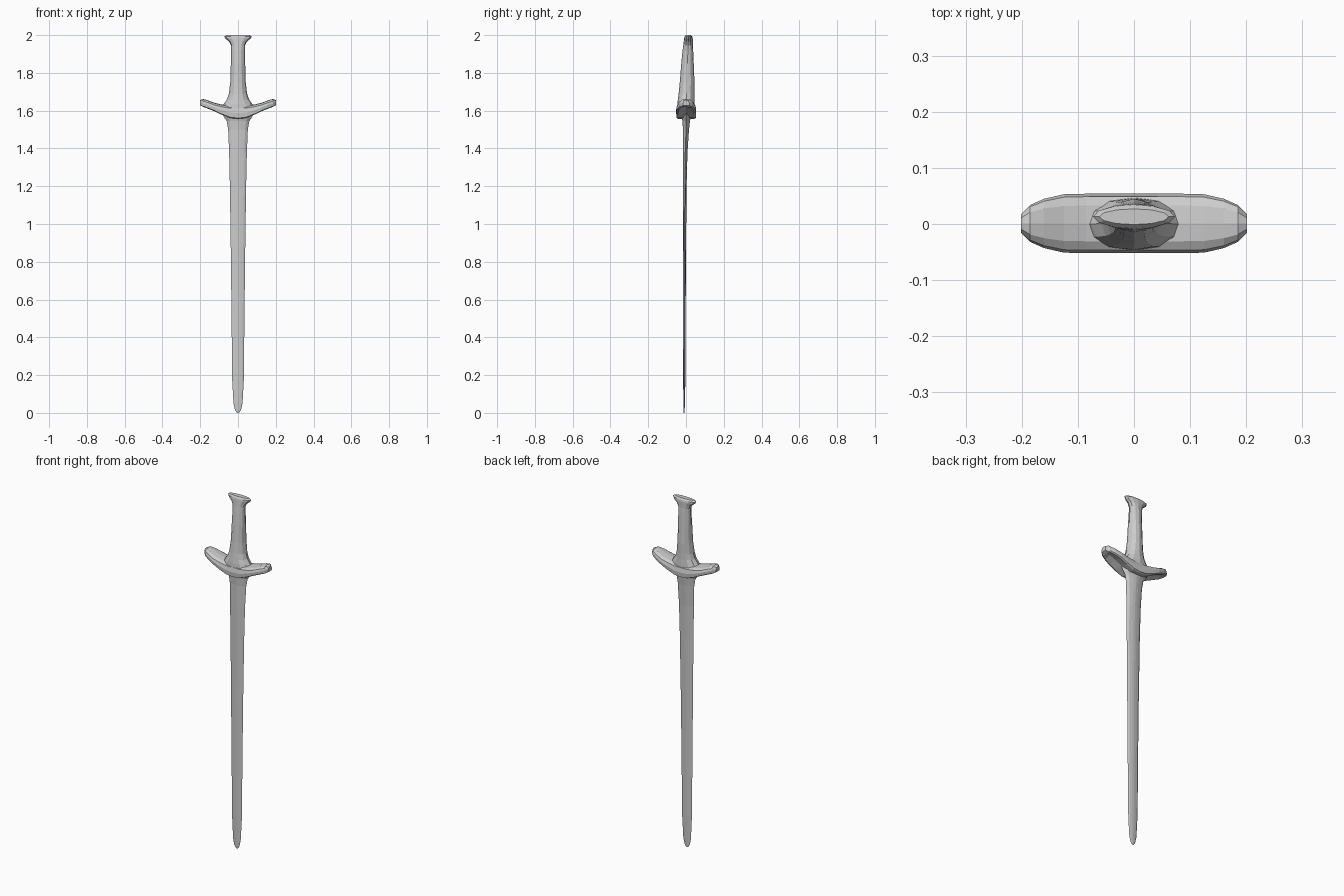
import bpy, bmesh, math


def loft(name, rings, cap=True):
    """Skin equal-length point rings and cap both ends."""
    bm = bmesh.new()
    loops = [[bm.verts.new(p) for p in ring] for ring in rings]
    n = len(loops[0])
    for a, b in zip(loops, loops[1:]):
        for i in range(n):
            j = (i + 1) % n
            bm.faces.new((a[i], a[j], b[j], b[i]))
    bm.faces.new(loops[0][::-1])
    bm.faces.new(loops[-1])
    bmesh.ops.recalc_face_normals(bm, faces=bm.faces)
    mesh = bpy.data.meshes.new(name)
    bm.to_mesh(mesh)
    bm.free()
    obj = bpy.data.objects.new(name, mesh)
    bpy.context.collection.objects.link(obj)
    return obj


def oval(z, hx, hy, cy, sides=12):
    return [(hx * math.cos(math.tau * i / sides),
             cy + hy * math.sin(math.tau * i / sides), z) for i in range(sides)]


# Blade: flat lens section with a central ridge, (z, half width, half depth, centre y)
blade_section = [(1, 0), (.72, .6), (.3, .9), (0, 1), (-.3, .9), (-.72, .6),
                 (-1, 0), (-.72, -.6), (-.3, -.9), (0, -1), (.3, -.9), (.72, -.6)]
blade_rows = [(0, .006, .002, -.01), (.015, .016, .003, -.01), (.05, .024, .004, -.01),
              (.18, .031, .006, -.009), (.5, .034, .007, -.009), (.85, .038, .008, -.008),
              (1.2, .043, .009, -.006), (1.38, .047, .012, -.004), (1.5, .052, .016, 0),
              (1.545, .06, .02, .001), (1.565, .074, .024, .001), (1.6, .09, .027, .001)]
loft("blade", [[(hx * u, cy + hy * v, z) for u, v in blade_section]
               for z, hx, hy, cy in blade_rows])

# Guard: upswept bar with rounded ends, (x, bottom z, top z, half depth)
guard_rows = [(0, 1.557, 1.625, .053), (.04, 1.561, 1.625, .053), (.085, 1.578, 1.632, .053),
              (.125, 1.597, 1.642, .052), (.16, 1.611, 1.655, .044),
              (.185, 1.62, 1.662, .033), (.201, 1.628, 1.656, .017)]
guard_rows = [(-x, b, t, h) for x, b, t, h in guard_rows[:0:-1]] + guard_rows


def guard_ring(x, b, t, h):
    dish = .01 if .05 < abs(x) < .18 else 0
    section = [(0, t), (.6, t - .003), (.9, t - .012), (1, b + .45 * (t - b)),
               (.96, b + .004), (.8, b), (0, b + dish)]
    section += [(-v, z) for v, z in section[5:0:-1]]
    return [(x, .001 + h * v, z) for v, z in section]


loft("guard", [guard_ring(*r) for r in guard_rows])

# Grip flaring into the guard, (z, half width, half depth, centre y)
grip_rows = [(1.61, .095, .047, 0), (1.635, .076, .046, 0), (1.66, .058, .044, .001),
             (1.69, .048, .042, .003), (1.75, .041, .039, .006), (1.85, .038, .033, .008),
             (1.92, .036, .028, .01), (1.95, .037, .025, .011)]
loft("grip", [oval(*r) for r in grip_rows])

# Pommel: flared oval cap
pommel_rows = [(1.945, .037, .025, .011), (1.965, .047, .024, .012), (1.982, .067, .023, .013),
               (1.992, .073, .021, .013), (2.0, .062, .014, .013)]
loft("pommel", [oval(*r) for r in pommel_rows])
